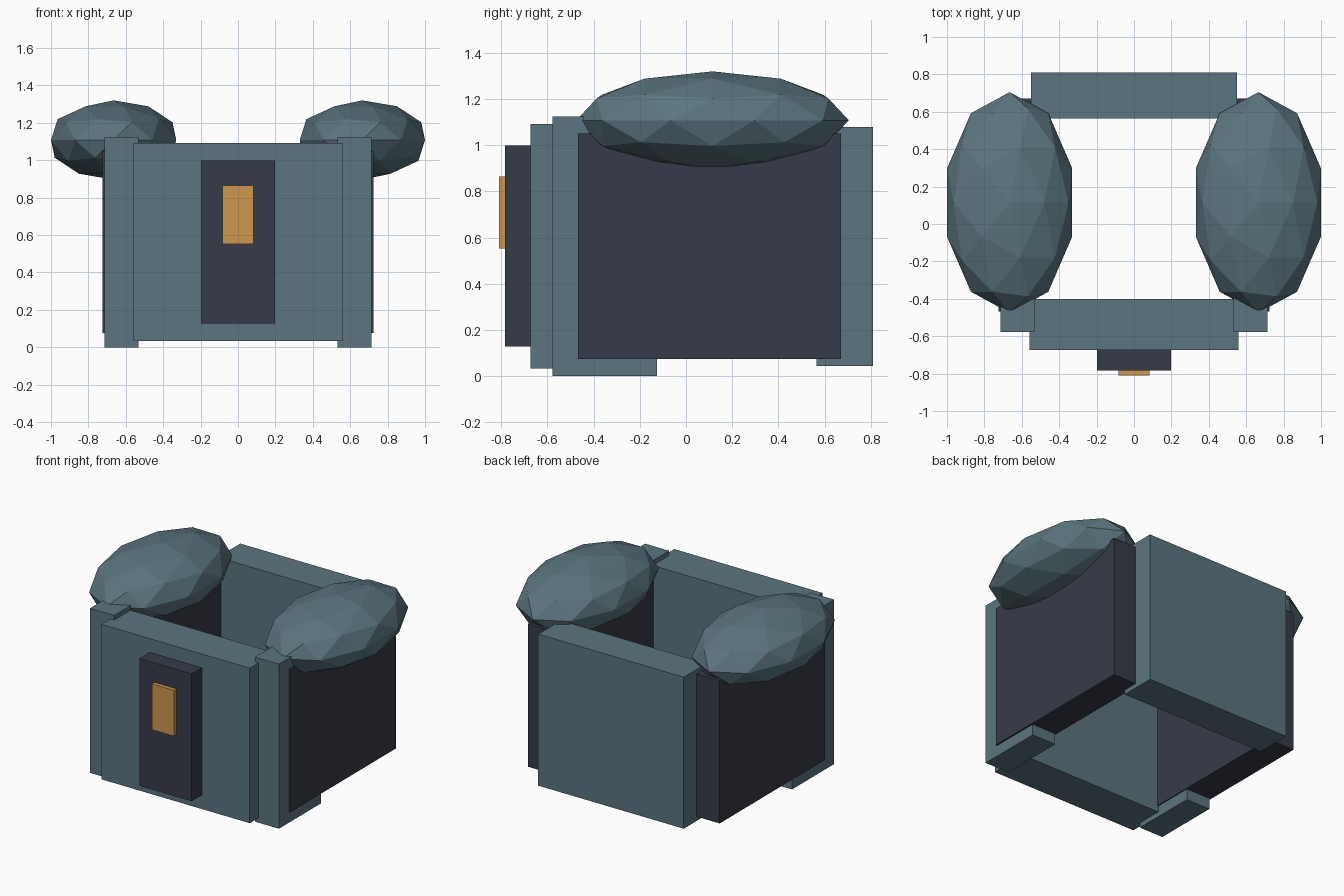
import bpy

cube = bpy.data.objects.get("Cube")
if cube:
    bpy.data.objects.remove(cube, do_unlink=True)


def make_material(name, rgb):
    mat = bpy.data.materials.new(name)
    mat.use_nodes = True
    colour = (*rgb, 1.0)
    mat.diffuse_color = colour
    mat.node_tree.nodes["Principled BSDF"].inputs["Base Color"].default_value = colour
    return mat


teal = make_material("slate_teal", (0.105, 0.178, 0.212))
dark = make_material("dark_navy", (0.037, 0.044, 0.064))
amber = make_material("amber", (0.62, 0.31, 0.08))


def box(name, mat, x, y, z):
    """Axis-aligned box from (low, high) pairs."""
    spans = (x, y, z)
    bpy.ops.mesh.primitive_cube_add(size=1, location=[(a + b) / 2 for a, b in spans])
    obj = bpy.context.object
    obj.name = name
    obj.scale = [b - a for a, b in spans]
    bpy.ops.object.transform_apply(location=False, rotation=False, scale=True)
    obj.data.materials.append(mat)


def shoulder(name, x):
    """Faceted ellipsoid shoulder pad."""
    bpy.ops.mesh.primitive_ico_sphere_add(subdivisions=2, radius=1, location=(x, 0.115, 1.108))
    obj = bpy.context.object
    obj.name = name
    obj.scale = (0.352, 0.59, 0.212)
    bpy.ops.object.transform_apply(location=False, rotation=False, scale=True)
    obj.data.materials.append(teal)


# Front and back plates
box("front_plate", teal, (-0.56, 0.56), (-0.673, -0.4), (0.033, 1.092))
box("back_plate", teal, (-0.55, 0.55), (0.565, 0.81), (0.045, 1.08))

# Chest panel with its small badge
box("chest_panel", dark, (-0.198, 0.198), (-0.783, -0.66), (0.128, 0.998))
box("chest_badge", amber, (-0.084, 0.084), (-0.81, -0.77), (0.552, 0.865))

# Mirrored side parts
for side, s in (("left", 1), ("right", -1)):
    box(side + "_side_panel", dark, sorted((s * 0.525, s * 0.725)), (-0.467, 0.672), (0.075, 1.05))
    box(side + "_front_strap", teal, sorted((s * 0.532, s * 0.714)), (-0.578, -0.125), (0.0, 1.124))
    shoulder(side + "_shoulder_pad", s * 0.665)
